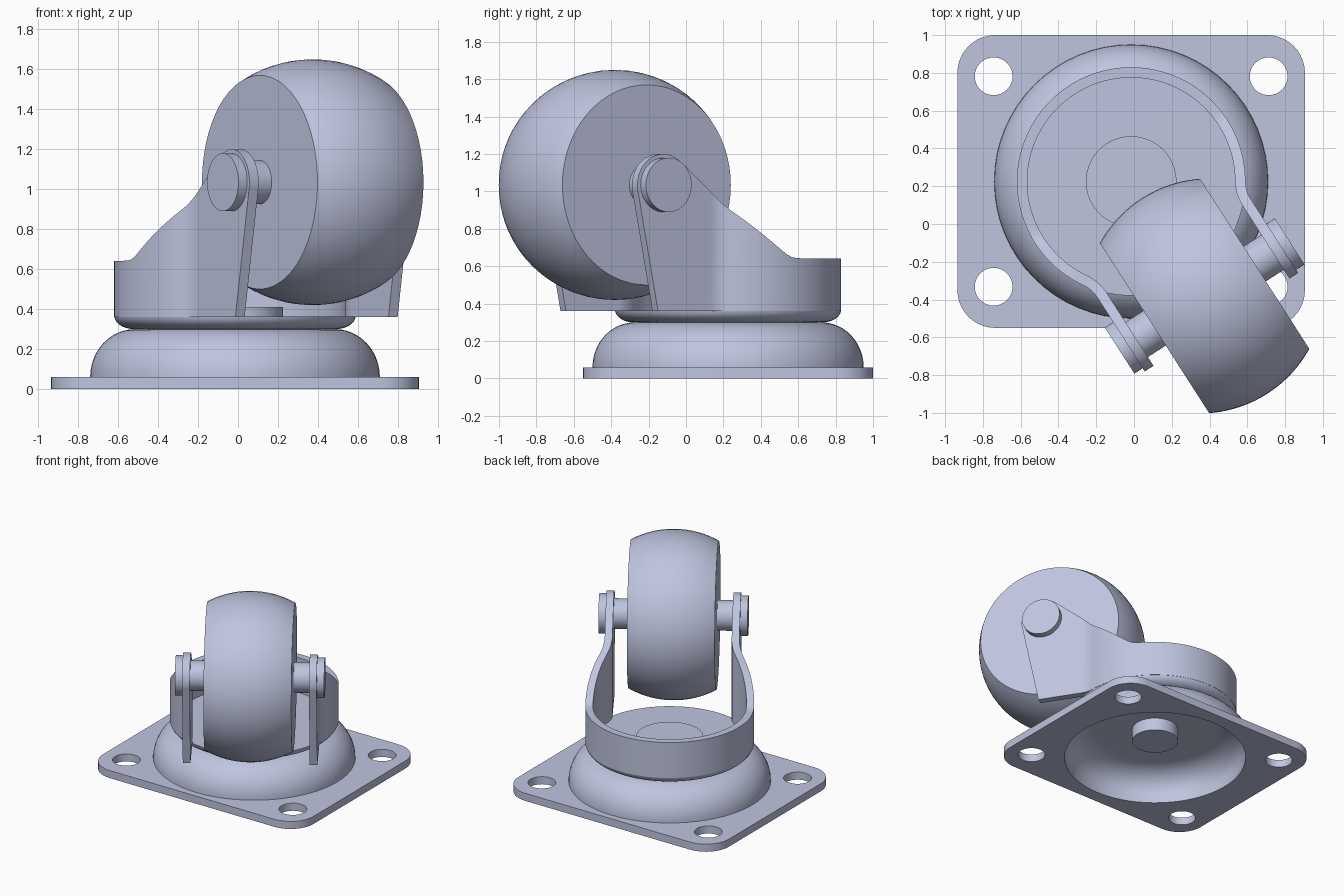
import bpy, bmesh, math
from math import sin, cos, pi, radians, sqrt
from mathutils import Matrix, Vector

if "Cube" in bpy.data.objects:
    bpy.data.objects.remove(bpy.data.objects["Cube"], do_unlink=True)

metal = bpy.data.materials.new("pale_blue_grey")
metal.use_nodes = True
colour = (0.52, 0.56, 0.74, 1)
metal.diffuse_color = colour
metal.node_tree.nodes["Principled BSDF"].inputs["Base Color"].default_value = colour

# Swivel frame: local x is the wheel axis, local -y points to the wheel
PIVOT = Vector((-0.015, 0.225, 0))
SWIVEL = Matrix.Translation(PIVOT) @ Matrix.Rotation(radians(32.7), 4, "Z")
TRAIL, AXLE_Z = 0.72, 1.035
AXLE = SWIVEL @ Matrix.Translation((0, -TRAIL, AXLE_Z)) @ Matrix.Rotation(pi / 2, 4, "Y")


def finish(obj):
    bpy.ops.object.select_all(action="DESELECT")
    obj.select_set(True)
    bpy.context.view_layer.objects.active = obj
    bpy.ops.object.shade_smooth_by_angle(angle=radians(35))


def add_mesh(name, bm, matrix):
    bmesh.ops.remove_doubles(bm, verts=bm.verts, dist=0.0002)
    bmesh.ops.recalc_face_normals(bm, faces=bm.faces)
    mesh = bpy.data.meshes.new(name)
    bm.to_mesh(mesh)
    bm.free()
    mesh.materials.append(metal)
    obj = bpy.data.objects.new(name, mesh)
    bpy.context.collection.objects.link(obj)
    obj.matrix_world = matrix
    finish(obj)
    return obj


def lathe(name, profile, matrix, steps=64):
    """Turn a (radius, height) profile about local z."""
    bm = bmesh.new()
    verts = [bm.verts.new((r, 0, z)) for r, z in profile]
    edges = [bm.edges.new(pair) for pair in zip(verts, verts[1:])]
    bmesh.ops.spin(bm, geom=verts + edges, axis=(0, 0, 1), cent=(0, 0, 0),
                   angle=2 * pi, steps=steps)
    return add_mesh(name, bm, matrix)


def rod(name, radius, low, high, matrix):
    return lathe(name, [(0, low), (radius, low), (radius, high), (0, high)], matrix, 48)


def arc(cx, cy, rx, ry, start, end, count):
    angles = [radians(start + (end - start) * i / count) for i in range(count + 1)]
    return [(cx + rx * cos(t), cy + ry * sin(t)) for t in angles]


# Base plate with rounded corners, bolt holes and the dome opening
HALF_X, HALF_Y, CORNER = 0.92, 0.775, 0.2
outline = []
for k, (sx, sy) in enumerate([(1, 1), (-1, 1), (-1, -1), (1, -1)]):
    outline += arc(sx * (HALF_X - CORNER), sy * (HALF_Y - CORNER),
                   CORNER, CORNER, 90 * k, 90 * k + 90, 10)
loops = [outline, arc(0, 0, 0.67, 0.67, 0, 360, 64)[:-1]]
for sx in (-1, 1):
    for sy in (-1, 1):
        loops.append(arc(sx * 0.728, sy * 0.557, 0.1, 0.1, 0, 360, 32)[:-1])
curve = bpy.data.curves.new("base_plate", "CURVE")
curve.dimensions = "2D"
curve.fill_mode = "BOTH"
curve.extrude = 0.03
for loop in loops:
    spline = curve.splines.new("POLY")
    spline.points.add(len(loop) - 1)
    for point, (x, y) in zip(spline.points, loop):
        point.co = (x, y, 0, 1)
    spline.use_cyclic_u = True
curve.materials.append(metal)
plate = bpy.data.objects.new("base_plate", curve)
bpy.context.collection.objects.link(plate)
plate.location = PIVOT + Vector((0, 0, 0.03))
bpy.ops.object.select_all(action="DESELECT")
plate.select_set(True)
bpy.context.view_layer.objects.active = plate
bpy.ops.object.convert(target="MESH")
plate = bpy.context.view_layer.objects.active
bm = bmesh.new()
bm.from_mesh(plate.data)
bmesh.ops.remove_doubles(bm, verts=bm.verts, dist=0.0002)
bmesh.ops.recalc_face_normals(bm, faces=bm.faces)
bm.to_mesh(plate.data)
bm.free()
finish(plate)

# Hollow bearing dome
dome = [(0.67, 0.0), (0.67, 0.055), (0.725, 0.055)]
dome += arc(0.5, 0.06, 0.225, 0.24, 0, 90, 12) + [(0, 0.3), (0, 0.24)]
dome += arc(0.45, 0.06, 0.22, 0.18, 90, 0, 12) + [(0.67, 0.0)]
lathe("bearing_dome", dome, Matrix.Translation(PIVOT))

# Swivel pin and its head
rod("swivel_pin", 0.17, 0.14, 0.37, SWIVEL)
rod("swivel_pin_head", 0.24, 0.35, 0.41, SWIVEL)

# Fork dish
dish = [(0, 0.3)] + arc(0.505, 0.37, 0.1, 0.07, -90, -5, 8) + [(0, 0.364)]
lathe("fork_dish", dish, SWIVEL)

# Fork wall: back band that bends into two upright arms
MID_R, ARM_X, HALF_T, EYE = 0.5775, 0.455, 0.0275, 0.165
SLOPE, FOOT = 0.84, 0.035


def wall_top(f):
    if f > -EYE * sin(math.atan(SLOPE)):
        return AXLE_Z + sqrt(max(EYE ** 2 - f ** 2, 0))
    rise = AXLE_Z + EYE * sqrt(1 + SLOPE ** 2) + SLOPE * f
    # Rounded blend from the level rim into the rising edge
    gap = rise - 0.64
    return 0.64 + 0.5 * (gap + sqrt(gap ** 2 + 0.0006))


def wall_bottom(f):
    if f <= FOOT:
        return 0.36
    line = 0.36 + (f - FOOT) / (EYE * 0.985 - FOOT) * (AXLE_Z - 0.03 - 0.36)
    return min(max(line, 0.36), AXLE_Z - sqrt(max(EYE ** 2 - f ** 2, 0))
               if f > EYE * 0.985 else line)


half = arc(0, 0, MID_R, MID_R, -90, 32, 40)
p0, p1, p2 = Vector(half[-1]), Vector((ARM_X, 0.362)), Vector((ARM_X, 0.42))
for i in range(1, 9):
    t = i / 8
    half.append(tuple(p0 * (1 - t) ** 2 + p1 * 2 * t * (1 - t) + p2 * t * t))
half += [(ARM_X, 0.42 + 0.03 * i) for i in range(1, 5)]
half += [(ARM_X, TRAIL - EYE * cos(pi * i / 32)) for i in range(33)]
half.insert(-13, (ARM_X, TRAIL + FOOT))
half.sort(key=lambda p: p[1])
path = [Vector((-x, g)) for x, g in reversed(half[1:])] + [Vector(p) for p in half]

bm = bmesh.new()
rings = []
for i, p in enumerate(path):
    along = (path[min(i + 1, len(path) - 1)] - path[max(i - 1, 0)]).normalized()
    side = Vector((along.y, -along.x)) * HALF_T
    f = p.y - TRAIL
    low, high = wall_bottom(f), wall_top(f)
    outer, inner = p + side, p - side
    rings.append([bm.verts.new((q.x, -q.y, z)) for q, z in
                  ((outer, low), (outer, high), (inner, high), (inner, low))])
for a, b in zip(rings, rings[1:]):
    for k in range(4):
        n = (k + 1) % 4
        bm.faces.new((a[k], a[n], b[n], b[k]))
bm.faces.new(rings[0])
bm.faces.new(rings[-1])
add_mesh("fork_wall", bm, SWIVEL)

# Crowned wheel
CROWN = 0.66
span = math.degrees(math.asin(0.315 / CROWN))
tread = arc(0.615 - CROWN, 0, CROWN, CROWN, -span, span, 16)
lathe("wheel", [(0, -0.315)] + tread + [(0, 0.315)], AXLE)

# Axle and its two end caps
rod("axle", 0.11, -0.45, 0.45, AXLE)
for name, sign in (("left_axle_cap", 1), ("right_axle_cap", -1)):
    rod(name, 0.145, sign * 0.47, sign * 0.535, AXLE)
